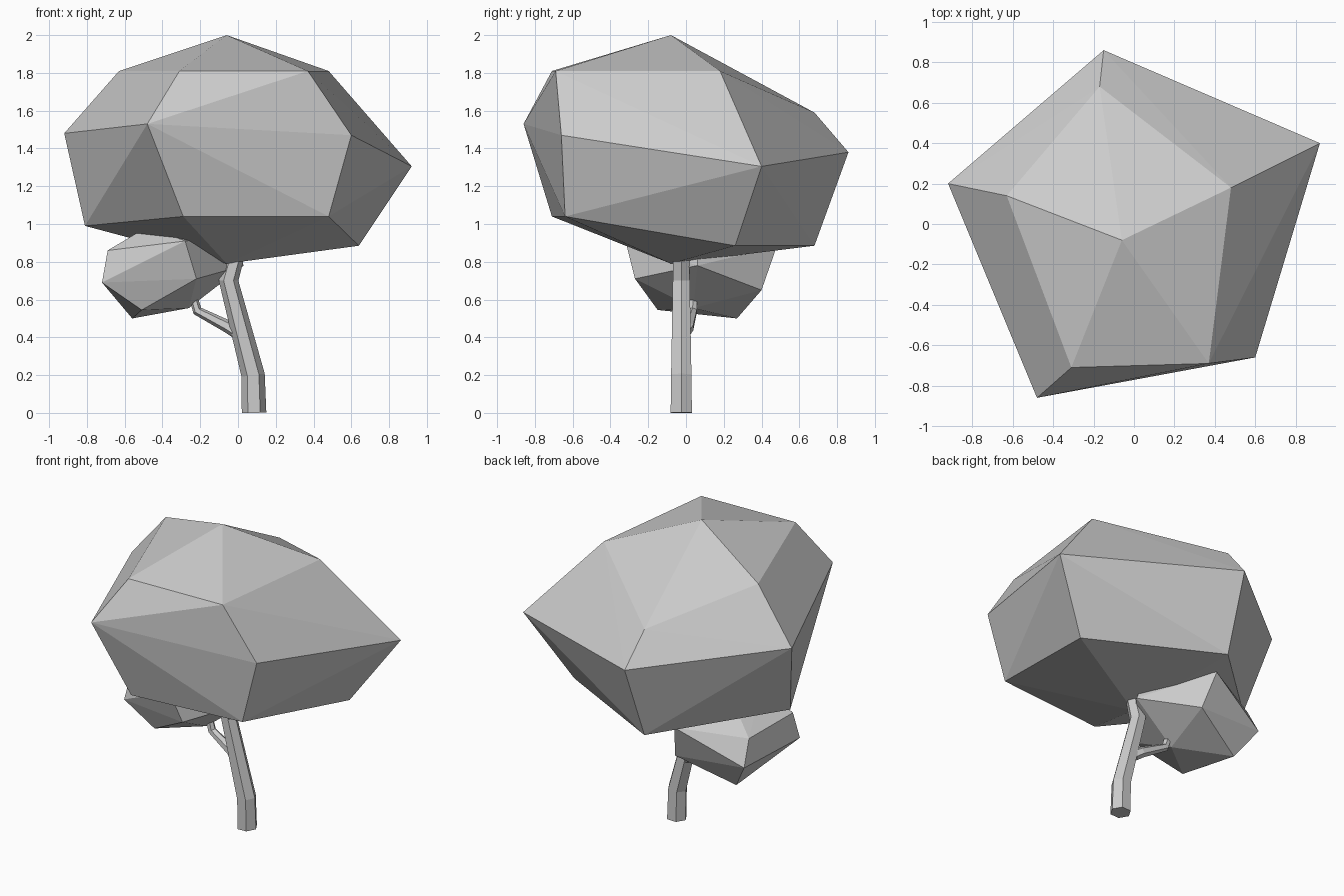
import bpy, bmesh, math
from mathutils import Vector

if "Cube" in bpy.data.objects:
    bpy.data.objects.remove(bpy.data.objects["Cube"])


def finish(name, bm):
    bmesh.ops.recalc_face_normals(bm, faces=bm.faces)
    mesh = bpy.data.meshes.new(name)
    bm.to_mesh(mesh)
    bm.free()
    obj = bpy.data.objects.new(name, mesh)
    bpy.context.collection.objects.link(obj)
    return obj


def faceted_clump(name, points):
    """Flat-faced convex foliage wrapped around a few corner points."""
    bm = bmesh.new()
    for p in points:
        bm.verts.new(p)
    res = bmesh.ops.convex_hull(bm, input=bm.verts)
    loose = [v for v in bm.verts if not v.link_faces]
    bmesh.ops.delete(bm, geom=loose, context='VERTS')
    return finish(name, bm)


def limb(name, path, radii, sides=6):
    """Six-sided tapering tube along a path, mitred at each bend."""
    pts = [Vector(p) for p in path]
    bm = bmesh.new()
    rings = []
    for i, (p, r) in enumerate(zip(pts, radii)):
        t = Vector((0, 0, 0))
        if i > 0:
            t += (p - pts[i - 1]).normalized()
        if i < len(pts) - 1:
            t += (pts[i + 1] - p).normalized()
        t.normalize()
        v = t.cross(Vector((0, -1, 0))).normalized() * -1
        w = t.cross(v)
        rings.append([bm.verts.new(p + r * (math.cos(a) * v + math.sin(a) * w))
                      for a in (2 * math.pi * k / sides for k in range(sides))])
    for a, b in zip(rings, rings[1:]):
        for k in range(sides):
            n = (k + 1) % sides
            bm.faces.new((a[k], a[n], b[n], b[k]))
    bm.faces.new(rings[0])
    bm.faces.new(rings[-1])
    return finish(name, bm)


# Main crown: apex, upper ring, widest ring, lower ring, underside point
faceted_clump("large_canopy", [
    (-.06, -.08, 2.0),
    (-.63, .14, 1.81), (-.17, .68, 1.59), (.48, .18, 1.81), (.37, -.69, 1.81), (-.31, -.71, 1.81),
    (-.92, .20, 1.48), (-.15, .86, 1.38), (.92, .40, 1.305), (.60, -.66, 1.47), (-.48, -.86, 1.53),
    (-.81, .06, .99), (-.17, .68, .885), (.64, .26, .885), (.48, -.64, 1.04), (-.29, -.71, 1.04),
    (-.06, -.08, .79)])

# Side clump tucked under the crown
faceted_clump("small_canopy", [
    (-.48, -.10, .985), (-.38, .10, 1.02),
    (-.69, -.14, .86), (-.28, -.32, .91), (-.03, .06, .93), (-.25, .48, .88), (-.66, .28, .84),
    (-.72, -.17, .69), (-.22, -.27, .71), (.03, .06, .78), (-.20, .40, .65), (-.68, .36, .68),
    (-.51, -.15, .545), (-.26, .04, .555), (-.56, .27, .50)])

# Bent trunk and its side branch
limb("trunk", [(.085, -.025, 0), (.08, -.025, .2), (-.05, -.025, .70), (.01, -.025, .92)],
     [.065, .062, .052, .046])
limb("branch", [(-.01, -.01, .43), (-.05, .01, .455), (-.215, .035, .54), (-.245, .04, .64)],
     [.036, .034, .026, .022])
